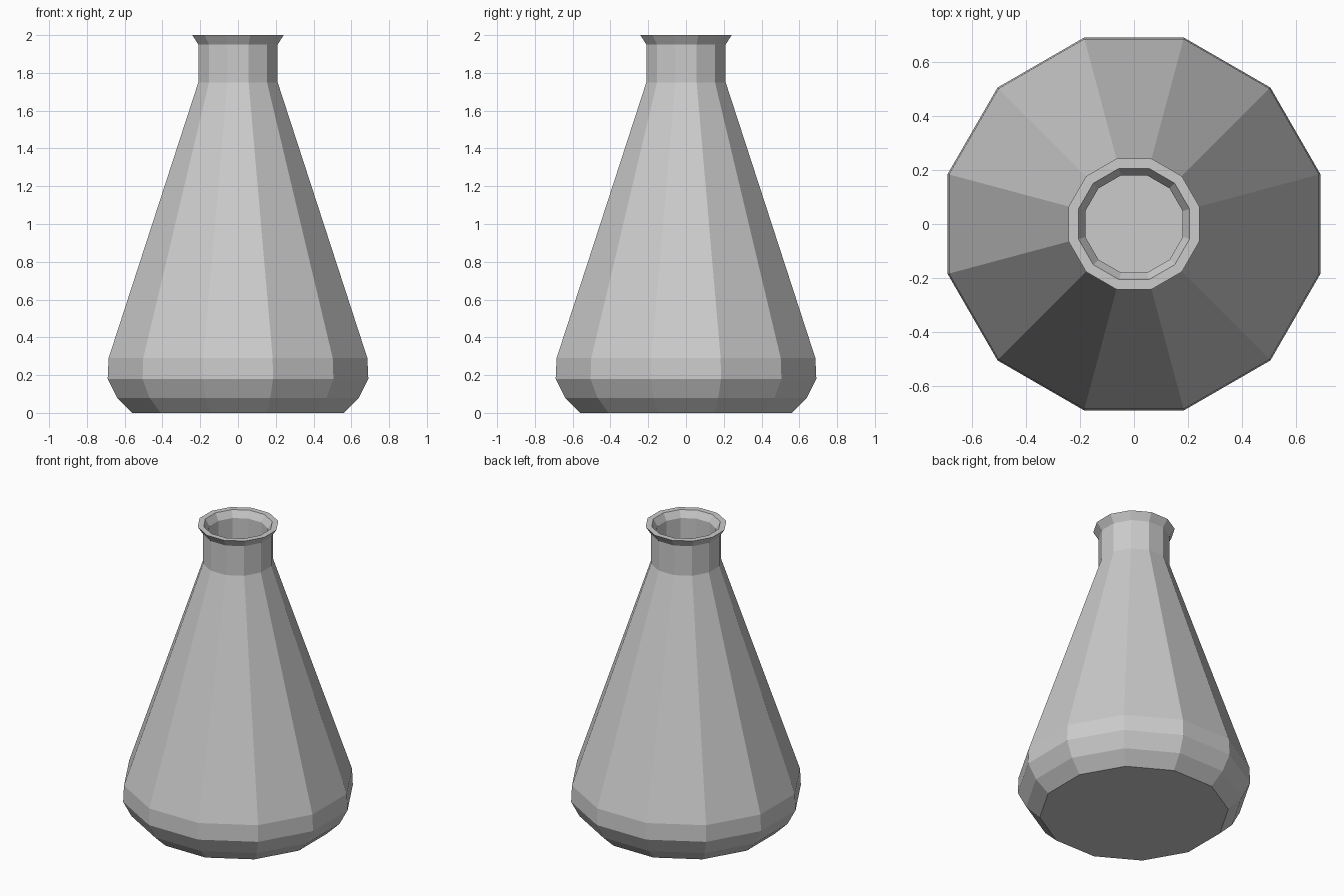
import bpy
import bmesh
from math import cos, sin, pi

cube = bpy.data.objects.get("Cube")
if cube:
    bpy.data.objects.remove(cube, do_unlink=True)

SIDES = 12

# Plain grey glass
glass = bpy.data.materials.new("grey_glass")
glass.use_nodes = True
grey = (0.6, 0.6, 0.6, 1.0)
glass.diffuse_color = grey
glass.node_tree.nodes["Principled BSDF"].inputs["Base Color"].default_value = grey


def lathe(name, profile, material):
    """Turn a profile of (half width across flats, height) into a faceted solid."""
    bm = bmesh.new()
    rings = []
    for half_width, z in profile:
        r = half_width / cos(pi / SIDES)
        angles = [2 * pi * (i + 0.5) / SIDES for i in range(SIDES)]
        rings.append([bm.verts.new((r * cos(a), r * sin(a), z)) for a in angles])
    for low, high in zip(rings, rings[1:]):
        for i in range(SIDES):
            j = (i + 1) % SIDES
            bm.faces.new((low[i], low[j], high[j], high[i]))
    # Cap the underside and the inner floor
    bm.faces.new(rings[0][::-1])
    bm.faces.new(rings[-1])
    bmesh.ops.recalc_face_normals(bm, faces=bm.faces)
    mesh = bpy.data.meshes.new(name)
    bm.to_mesh(mesh)
    bm.free()
    mesh.materials.append(material)
    obj = bpy.data.objects.new(name, mesh)
    bpy.context.collection.objects.link(obj)
    return obj


# Outer wall from the base up to the flared lip, then down the inner wall
outer = [(0.56, 0), (0.64, 0.08), (0.69, 0.18), (0.685, 0.29),
         (0.21, 1.75), (0.21, 1.95), (0.242, 2)]
inner = [(0.206, 2), (0.18, 1.955), (0.18, 1.745), (0.655, 0.285),
         (0.66, 0.185), (0.615, 0.1), (0.545, 0.03)]
lathe("flask", outer + inner, glass)
